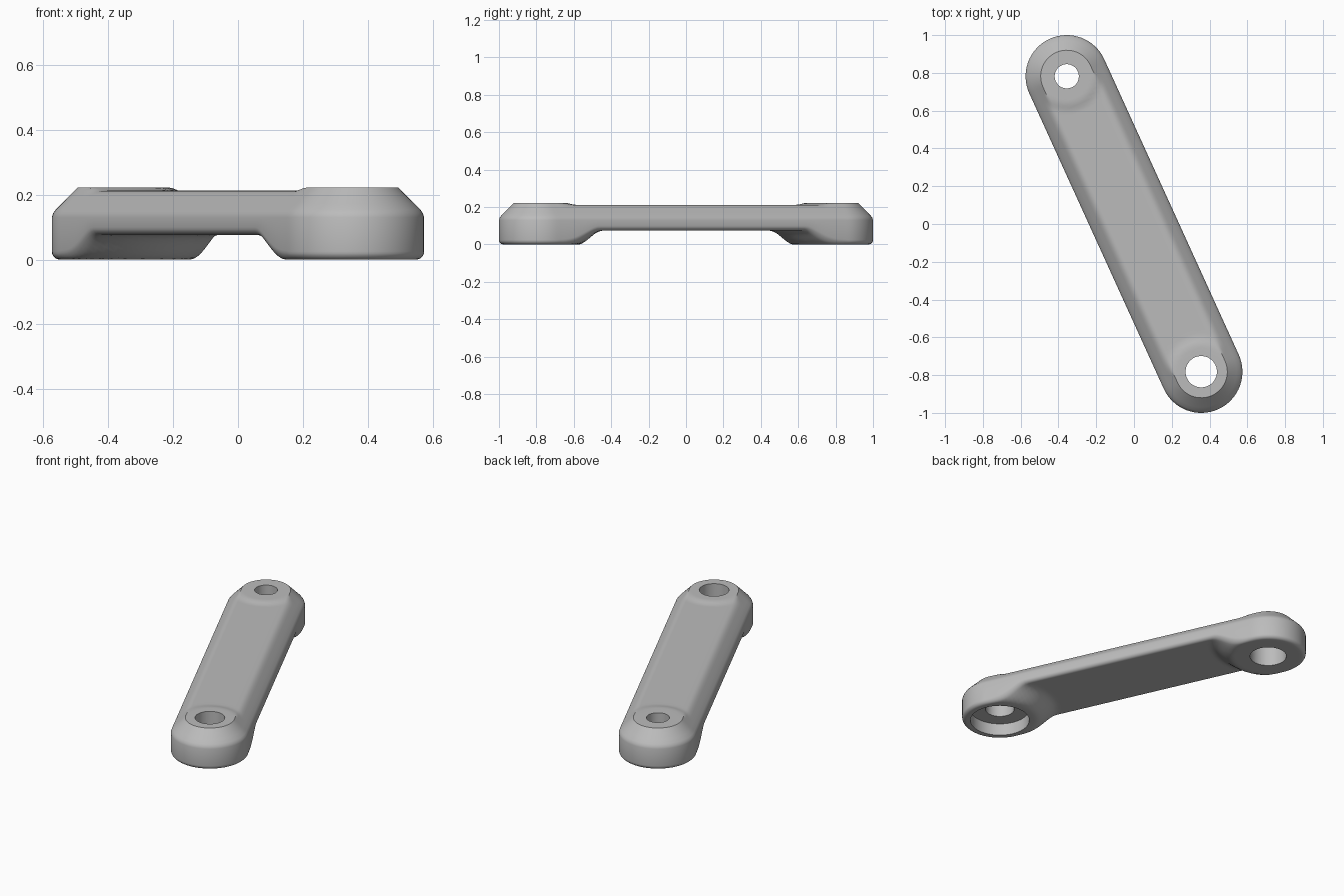
import bpy, bmesh, math
from mathutils import Vector, Matrix

cube = bpy.data.objects.get("Cube")
if cube:
    bpy.data.objects.remove(cube, do_unlink=True)

R = 0.218                      # half width of the arm
AX, AY = -0.356, 0.782         # back eye centre; the front eye is opposite
L = math.hypot(AX, AY)         # half distance between the eyes
DISC = 0.14                    # radius of the flat top of each eye
BODY_TOP, EYE_TOP = 0.212, 0.222
turn = Matrix.Rotation(math.atan2(AY, AX), 4, 'Z')   # local +x is the back eye


def smooth(a, b, v):
    v = min(1, max(0, (v - a) / (b - a)))
    return v * v * (3 - 2 * v)


def eye_distance(x, y):
    return math.hypot(abs(x) - L, y) if abs(x) < L else 0


def top_height(inset, x, y):
    """Chamfered edge meeting a flat top, raised a little at the eyes."""
    r = eye_distance(x, y)
    s = smooth(DISC, 0.19, r)
    flat = EYE_TOP - (EYE_TOP - BODY_TOP) * s
    slope = EYE_TOP - 0.08 + inset
    k = 0.02 * s + 1e-6
    h = max(k - abs(flat - slope), 0) / k
    return min(flat, slope) - h * h * k / 4


def bottom_height(inset, x, y):
    """Underside lifted between the eyes, with a rounded lower edge."""
    e = 0.025
    lift = 0.075 * smooth(0.205, 0.335, eye_distance(x, y))
    d = max(e - inset, 0)
    return lift + e - math.sqrt(e * e - d * d)


# Outline stations: a centre on the long axis and an outward direction
near = [i * 0.02 for i in range(19)]
far = [0.36 + (L - 0.36) * i / 6 for i in range(1, 7)]
ts = [L - d for d in near + far]
ts = [-t for t in ts] + ts[-2::-1]
N = 32
arc = [math.pi / 2 - math.pi * i / N for i in range(1, N)]
stations = [(t, 0, 1) for t in ts]
stations += [(L, math.cos(a), math.sin(a)) for a in arc]
stations += [(t, 0, -1) for t in reversed(ts)]
stations += [(-L, -math.cos(a), -math.sin(a)) for a in arc]

# Rings from the middle of the top, over the edge, to the middle below
inner = [R - (R - 0.09) * i / 7 for i in range(8)]
top_rings = inner + [0.08, 0.07, 0.06, 0.05, 0.03, 0.012]
bottom_rings = [0, 0.001, 0.003, 0.007, 0.012, 0.018, 0.025, 0.04, 0.06] + inner[::-1]
rings = [(d, top_height) for d in top_rings]
rings += [(0.004, lambda d, x, y: 0.143), (0, lambda d, x, y: 0.13)]
rings += [(d, bottom_height) for d in bottom_rings]

bm = bmesh.new()
grid = []
for inset, height in rings:
    w = R - inset
    row = []
    for c, nx, ny in stations:
        x, y = c + nx * w, ny * w
        row.append(bm.verts.new((x, y, height(inset, x, y))))
    grid.append(row)
for a, b in zip(grid, grid[1:]):
    for i in range(len(a)):
        j = (i + 1) % len(a)
        bm.faces.new((a[i], b[i], b[j], a[j]))
bmesh.ops.remove_doubles(bm, verts=bm.verts, dist=1e-5)
bmesh.ops.recalc_face_normals(bm, faces=bm.faces)
mesh = bpy.data.meshes.new("link_arm")
bm.to_mesh(mesh)
bm.free()
mesh.transform(turn)
arm = bpy.data.objects.new("link_arm", mesh)
bpy.context.collection.objects.link(arm)

# Plain grey metal
grey = bpy.data.materials.new("grey_metal")
grey.use_nodes = True
colour = (0.5, 0.5, 0.5, 1)
grey.diffuse_color = colour
grey.node_tree.nodes["Principled BSDF"].inputs["Base Color"].default_value = colour
mesh.materials.append(grey)


def stepped_pin(name, centre, wide, depth, narrow):
    """Cutter for a through hole with a counterbore from below."""
    bm = bmesh.new()
    profile = [(0, -0.1), (wide, -0.1), (wide, depth), (narrow, depth), (narrow, 0.4), (0, 0.4)]
    verts = [bm.verts.new((r, 0, z)) for r, z in profile]
    edges = [bm.edges.new(p) for p in zip(verts, verts[1:])]
    bmesh.ops.spin(bm, geom=verts + edges, axis=(0, 0, 1), cent=(0, 0, 0),
                   angle=2 * math.pi, steps=64)
    bmesh.ops.remove_doubles(bm, verts=bm.verts, dist=1e-5)
    bmesh.ops.recalc_face_normals(bm, faces=bm.faces)
    me = bpy.data.meshes.new(name)
    bm.to_mesh(me)
    bm.free()
    me.materials.append(grey)
    ob = bpy.data.objects.new(name, me)
    ob.location = centre
    ob.hide_render = True
    bpy.context.collection.objects.link(ob)
    return ob


cutters = [stepped_pin("back_hole_cutter", Vector((AX, AY, 0)), 0.105, 0.14, 0.064),
           stepped_pin("front_hole_cutter", Vector((-AX, -AY, 0)), 0.17, 0.075, 0.083)]

# Cut the holes, then drop the cutters
bpy.ops.object.select_all(action='DESELECT')
arm.select_set(True)
bpy.context.view_layer.objects.active = arm
for cutter in cutters:
    mod = arm.modifiers.new(cutter.name, 'BOOLEAN')
    mod.operation = 'DIFFERENCE'
    mod.solver = 'EXACT'
    mod.object = cutter
    bpy.ops.object.modifier_apply(modifier=mod.name)
    bpy.data.objects.remove(cutter, do_unlink=True)
bpy.ops.object.shade_smooth_by_angle(angle=math.radians(35))
